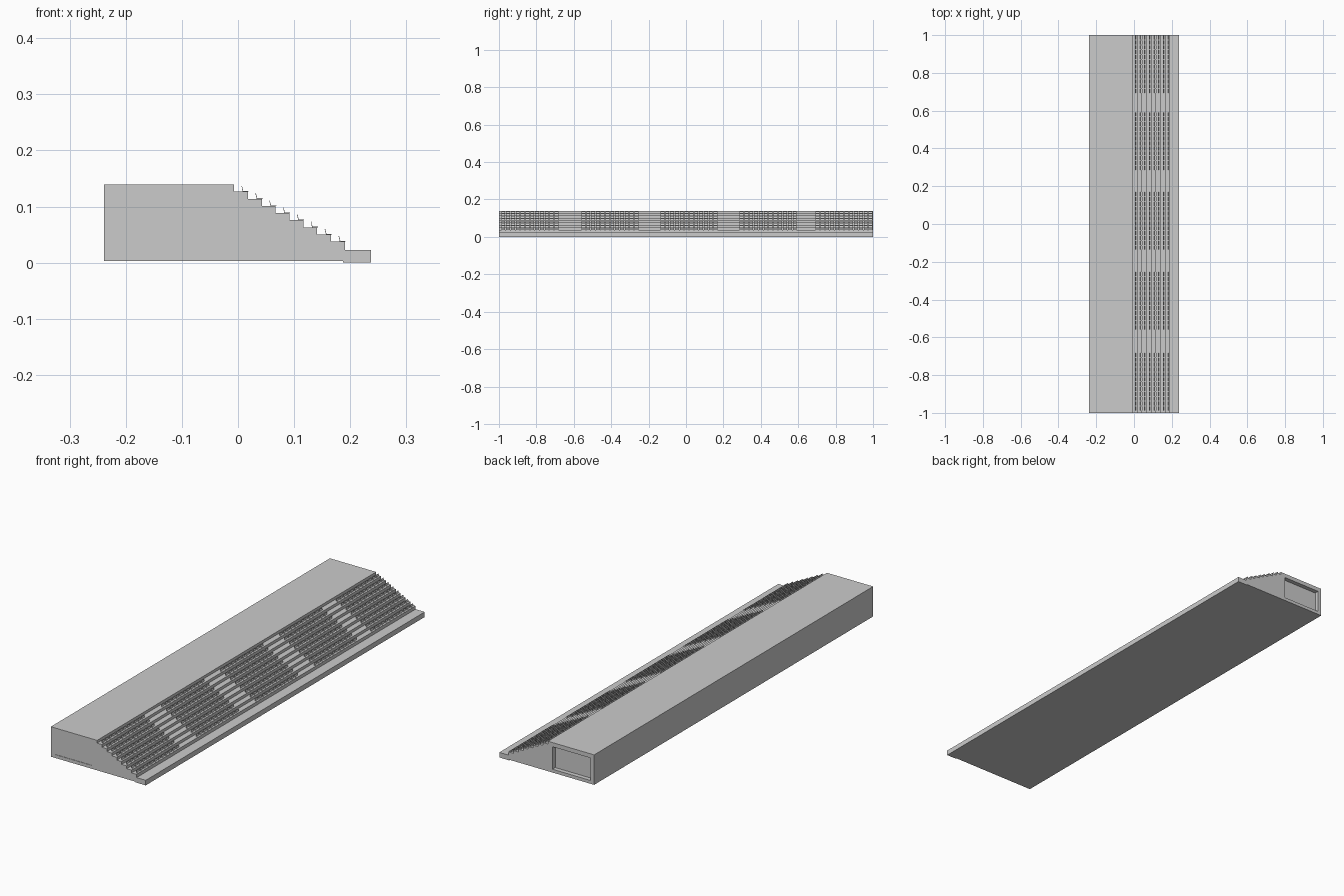
import bpy, bmesh

if "Cube" in bpy.data.objects:
    bpy.data.objects.remove(bpy.data.objects["Cube"])

RUN, RISE, ROWS = 0.0247, 0.0127, 8


def prism(name, profile, spans):
    """Extrude an x-z profile along y for every (start, end) span."""
    bm = bmesh.new()
    for y0, y1 in spans:
        face = bm.faces.new([bm.verts.new((x, y0, z)) for x, z in profile])
        out = bmesh.ops.extrude_face_region(bm, geom=[face])
        verts = [v for v in out["geom"] if isinstance(v, bmesh.types.BMVert)]
        bmesh.ops.translate(bm, verts=verts, vec=(0, y1 - y0, 0))
    bmesh.ops.recalc_face_normals(bm, faces=bm.faces)
    mesh = bpy.data.meshes.new(name)
    bm.to_mesh(mesh)
    bm.free()
    ob = bpy.data.objects.new(name, mesh)
    bpy.context.collection.objects.link(ob)
    return ob


def rect(x0, x1, z0, z1):
    return [(x0, z0), (x1, z0), (x1, z1), (x0, z1)]


def cut(target, name, profile, span):
    cutter = prism(name, profile, [span])
    cutter.hide_render = True
    cutter.hide_viewport = True
    mod = target.modifiers.new(name, 'BOOLEAN')
    mod.operation = 'DIFFERENCE'
    mod.solver = 'EXACT'
    mod.object = cutter


# Stepped stand body, with a front walkway reaching the ground
profile = [(-0.239, 0.003), (-0.239, 0.139), (-0.007, 0.139)]
for i in range(ROWS):
    z = 0.1265 - i * RISE
    profile += [(-0.007 + i * RUN, z), (-0.007 + (i + 1) * RUN, z)]
profile += [(0.191, 0.023), (0.237, 0.023), (0.237, 0.0),
            (0.187, 0.0), (0.187, 0.003)]
stand = prism("stand_body", profile, [(-1, 1)])

# End wall recess, and the narrow slot low on the opposite end
cut(stand, "end_recess_cutter", rect(-0.222, -0.03, 0.018, 0.12), (0.98, 1.1))
cut(stand, "end_slot_cutter", rect(-0.222, -0.035, 0.018, 0.02), (-1.1, -0.998))

# Seats: five blocks of twelve on every step
PITCH, WIDTH = 0.0258, 0.0205
spans = [(s + k * PITCH, s + k * PITCH + WIDTH)
         for s in (-0.987, -0.559, -0.136, 0.287, 0.693) for k in range(12)]
for i in range(ROWS):
    x, z = i * RUN, 0.1265 - i * RISE
    seat = [(0.0085, 0.0), (0.0190, 0.0), (0.0190, 0.0011), (0.0094, 0.0013),
            (0.0072, 0.0102), (0.0062, 0.0102)]
    prism(f"seat_row_{i + 1}", [(x + a, z + b) for a, b in seat], spans)
